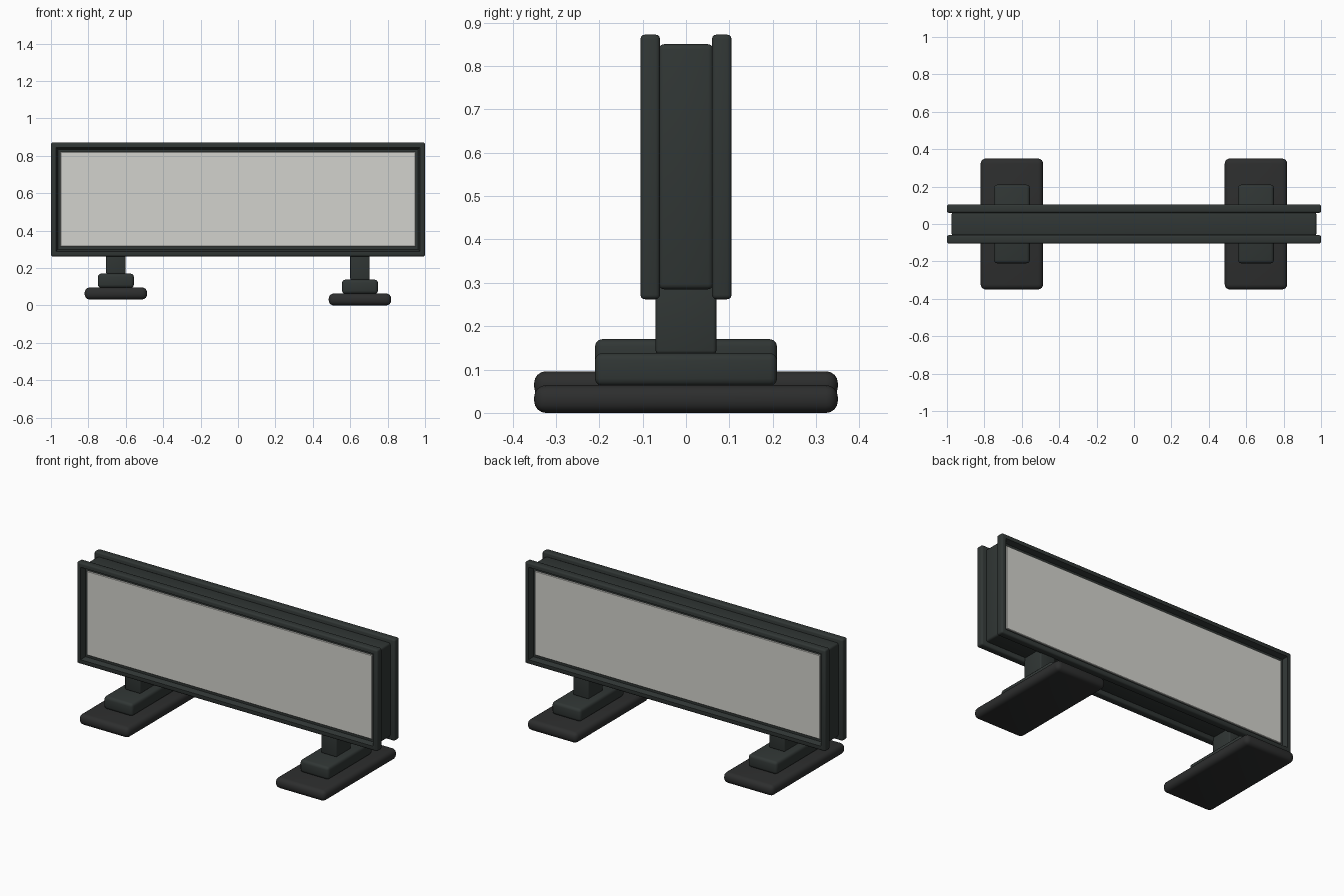
import bpy, bmesh
from mathutils import Vector

if "Cube" in bpy.data.objects:
    bpy.data.objects.remove(bpy.data.objects["Cube"])


def material(name, rgb):
    m = bpy.data.materials.new(name)
    m.diffuse_color = (*rgb, 1)
    m.use_nodes = True
    m.node_tree.nodes["Principled BSDF"].inputs["Base Color"].default_value = m.diffuse_color
    return m


METAL = material("dark_metal", (0.03, 0.037, 0.035))
RUBBER = material("dark_foot", (0.026, 0.027, 0.027))
SCREEN = material("pale_panel", (0.65, 0.65, 0.61))


def box(name, x, y, z, mat, bevel, segments=3, recess=None):
    """Rounded box from (min, max) ranges; recess = (side, rim, slope, depth)."""
    bm = bmesh.new()
    bmesh.ops.create_cube(bm, size=1)
    for v in bm.verts:
        v.co = Vector(r[0] + (c + 0.5) * (r[1] - r[0]) for c, r in zip(v.co, (x, y, z)))
    bmesh.ops.bevel(bm, geom=bm.edges[:], offset=bevel, segments=segments,
                    profile=0.5, affect='EDGES')
    if recess:
        side, rim, slope, depth = recess
        face = max(bm.faces, key=lambda f: f.normal.y * side * f.calc_area())
        bmesh.ops.inset_region(bm, faces=[face], thickness=rim)
        bmesh.ops.inset_region(bm, faces=[face], thickness=slope)
        bmesh.ops.translate(bm, verts=face.verts[:], vec=(0, -side * depth, 0))
    bmesh.ops.recalc_face_normals(bm, faces=bm.faces[:])
    mesh = bpy.data.meshes.new(name)
    bm.to_mesh(mesh)
    bm.free()
    mesh.materials.append(mat)
    ob = bpy.data.objects.new(name, mesh)
    bpy.context.collection.objects.link(ob)
    bpy.context.view_layer.objects.active = ob
    ob.select_set(True)
    bpy.ops.object.shade_smooth_by_angle()
    ob.select_set(False)
    return ob


# central housing
box("housing", (-0.975, 0.975), (-0.063, 0.063), (0.285, 0.85), METAL, 0.012)

# framed display on each face
for side, label in ((-1, "front"), (1, "back")):
    span = lambda a, b: tuple(sorted((side * a, side * b)))
    box(label + "_frame", (-1, 1), span(0.06, 0.105), (0.262, 0.872), METAL, 0.01,
        recess=(side, 0.024, 0.014, 0.03))
    box(label + "_panel", (-0.949, 0.949), span(0.066, 0.082), (0.315, 0.82),
        SCREEN, 0.002, 1)

# stepped feet; the left one stands slightly higher
for cx, z0, label in ((-0.653, 0.032, "left"), (0.652, 0.0, "right")):
    box(label + "_foot", (cx - 0.167, cx + 0.167), (-0.35, 0.35), (z0, z0 + 0.064),
        RUBBER, 0.027, 4)
    box(label + "_step", (cx - 0.096, cx + 0.096), (-0.21, 0.21), (z0 + 0.062, z0 + 0.138),
        METAL, 0.017)
    box(label + "_post", (cx - 0.052, cx + 0.052), (-0.07, 0.07), (z0 + 0.136, 0.32),
        METAL, 0.008)
